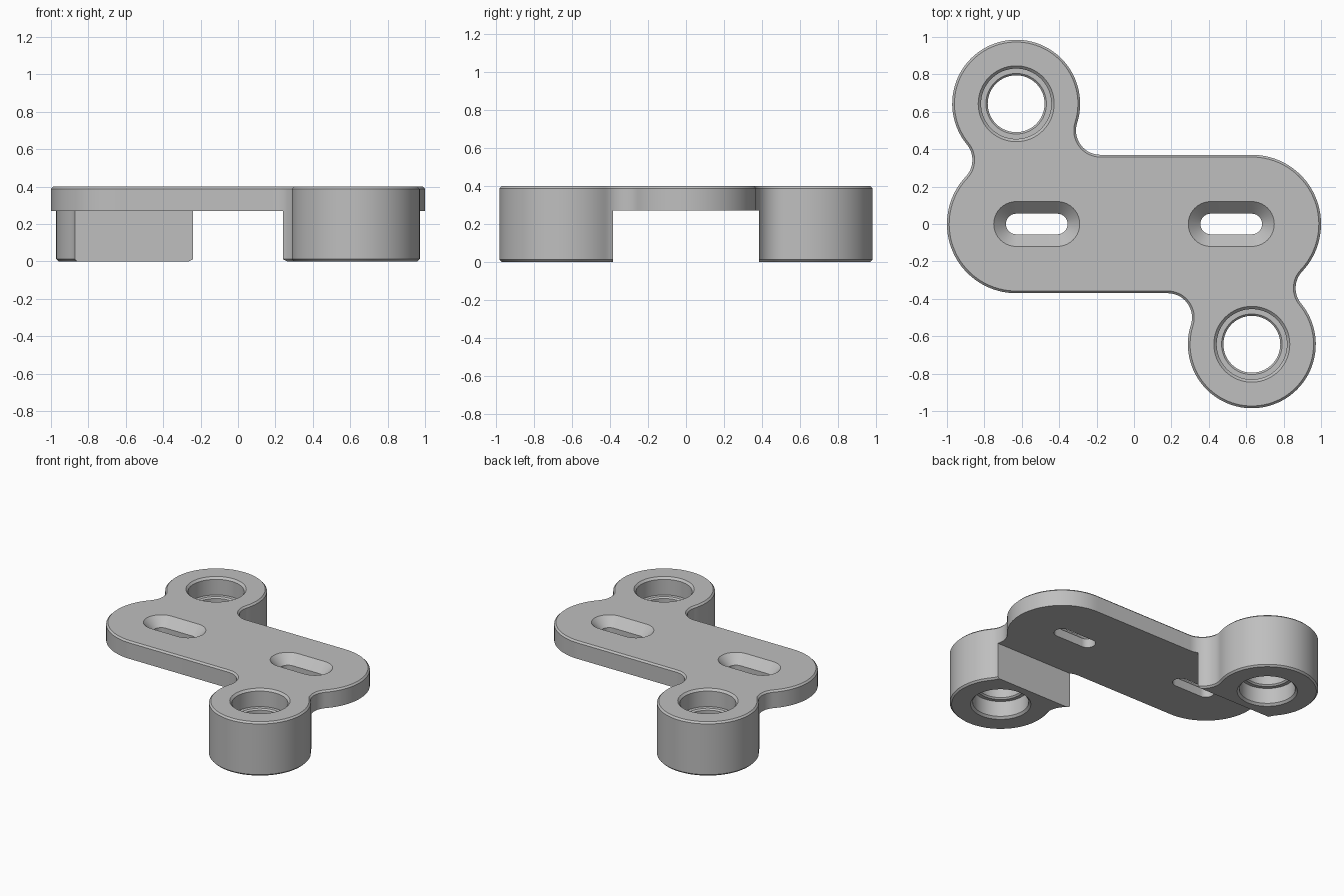
import bpy, bmesh
from math import sin, cos, pi, sqrt, atan2, radians

if "Cube" in bpy.data.objects:
    bpy.data.objects.remove(bpy.data.objects["Cube"], do_unlink=True)

TOP, PLATE_Z = 0.4, 0.27          # plate top and underside
CAP_X, CAP_R = 0.63, 0.37         # rounded plate ends
BOSS_Y, BOSS_R = 0.643, 0.342     # round bosses
FILLET, BEVEL = 0.13, 0.012

grey = bpy.data.materials.new("plain grey")
grey.use_nodes = True
colour = (0.52, 0.52, 0.52, 1)
grey.diffuse_color = colour
grey.node_tree.nodes["Principled BSDF"].inputs["Base Color"].default_value = colour


def arc(c, r, a, b, n):
    return [(c[0] + r * cos(a + (b - a) * i / n), c[1] + r * sin(a + (b - a) * i / n))
            for i in range(n + 1)]


def heading(p, q):
    return atan2(q[1] - p[1], q[0] - p[0])


def outline(d):
    """Bracket outline moved inward by d; half is built, then turned 180 degrees."""
    cap, boss = (-CAP_X, 0), (-CAP_X, BOSS_Y)
    rc, rb = CAP_R + FILLET, BOSS_R + FILLET
    fy = CAP_R + FILLET
    inner = (-CAP_X + sqrt(rb**2 - (BOSS_Y - fy)**2), fy)
    ny = (rc**2 - rb**2 + BOSS_Y**2) / (2 * BOSS_Y)
    neck = (-CAP_X - sqrt(rc**2 - ny**2), ny)
    half = arc(inner, FILLET + d, -pi / 2, heading(inner, boss) - 2 * pi, 16)
    half += arc(boss, BOSS_R - d, heading(boss, inner), heading(boss, neck) + 2 * pi, 56)
    half += arc(neck, FILLET + d, heading(neck, boss), heading(neck, cap), 14)
    half += arc(cap, CAP_R - d, heading(cap, neck), 1.5 * pi, 36)
    return half + [(-x, -y) for x, y in half]


def slot(cx, r, half_length):
    return (arc((cx + half_length, 0), r, -pi / 2, pi / 2, 20)
            + arc((cx - half_length, 0), r, pi / 2, 1.5 * pi, 20))


def circle(cx, cy, r):
    return arc((cx, cy), r, 0, 2 * pi, 64)[:-1]


def loft(name, sections):
    """Closed solid through (loop, height) sections with equal point counts."""
    bm = bmesh.new()
    rings = [[bm.verts.new((x, y, z)) for x, y in loop] for loop, z in sections]
    for low, high in zip(rings, rings[1:]):
        for i in range(len(low)):
            j = (i + 1) % len(low)
            bm.faces.new((low[i], low[j], high[j], high[i]))
    bm.faces.new(rings[0][::-1])
    bm.faces.new(rings[-1])
    bmesh.ops.remove_doubles(bm, verts=bm.verts, dist=1e-5)
    bmesh.ops.recalc_face_normals(bm, faces=bm.faces)
    mesh = bpy.data.meshes.new(name)
    bm.to_mesh(mesh)
    bm.free()
    obj = bpy.data.objects.new(name, mesh)
    bpy.context.collection.objects.link(obj)
    mesh.materials.append(grey)
    return obj


# Bracket body with chamfered rims
body = loft("bracket_body", [(outline(BEVEL), 0), (outline(0), BEVEL),
                             (outline(0), TOP - BEVEL), (outline(BEVEL), TOP)])

# Channel under the plate leaves only the bosses at full height
w = 0.385
cutters = [loft("channel_cutter", [([(-2, -w), (2, -w), (2, w), (-2, w)], z)
                                   for z in (-0.5, PLATE_Z)])]

for s in (-1, 1):
    # Stepped bore: a seat from each face and a chamfered lip between them
    bore = [(0.218, -0.015), (0.188, 0.015), (0.188, 0.13), (0.162, 0.13), (0.152, 0.14)]
    bore += [(r, TOP - z) for r, z in reversed(bore)]
    cutters.append(loft("bore_cutter", [(circle(s * CAP_X, -s * BOSS_Y, r), z)
                                        for r, z in bore]))
    # Countersunk slot
    steps = [(0.055, 0.1), (0.055, 0.335), (0.14, 0.42)]
    cutters.append(loft("slot_cutter", [(slot(s * 0.52, r, 0.11), z) for r, z in steps]))

for cutter in cutters:
    cutter.hide_render = True
    mod = body.modifiers.new(cutter.name, 'BOOLEAN')
    mod.operation, mod.solver, mod.object = 'DIFFERENCE', 'EXACT', cutter

# Bake the cuts and drop the cutters
graph = bpy.context.evaluated_depsgraph_get()
graph.update()
body.data = bpy.data.meshes.new_from_object(body.evaluated_get(graph))
body.modifiers.clear()
for cutter in cutters:
    bpy.data.objects.remove(cutter, do_unlink=True)

# Smooth curved walls, crisp edges
bpy.ops.object.select_all(action='DESELECT')
body.select_set(True)
bpy.context.view_layer.objects.active = body
bpy.ops.object.shade_smooth_by_angle(angle=radians(30))
